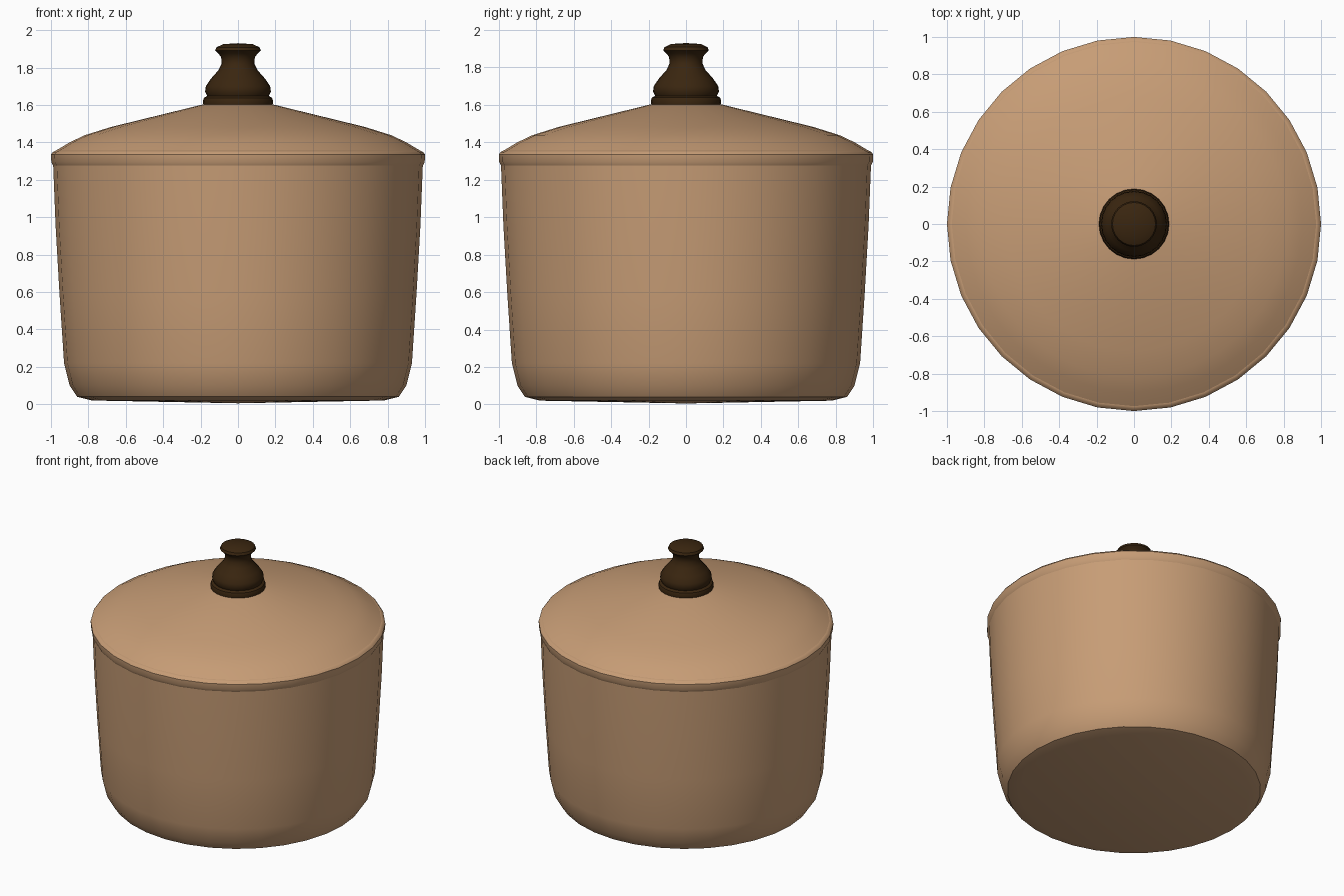
import bpy
import math

cube = bpy.data.objects.get("Cube")
if cube:
    bpy.data.objects.remove(cube, do_unlink=True)


def make_material(name, color):
    mat = bpy.data.materials.new(name)
    mat.use_nodes = True
    mat.diffuse_color = (*color, 1)
    bsdf = mat.node_tree.nodes["Principled BSDF"]
    bsdf.inputs["Base Color"].default_value = (*color, 1)
    bsdf.inputs["Roughness"].default_value = 0.6
    return mat


def lathe(name, profile, mat, sides=32, sharp=40):
    """Spin an (radius, height) profile, listed from bottom to top, round z."""
    verts, faces, rings = [], [], []
    for r, z in profile:
        start = len(verts)
        count = sides if r > 0 else 1
        for i in range(count):
            a = math.tau * i / sides
            verts.append((r * math.cos(a), r * math.sin(a), z))
        rings.append([start + i % count for i in range(sides)])
    for low, high in zip(rings, rings[1:]):
        for i in range(sides):
            j = (i + 1) % sides
            quad = [low[i], low[j], high[j], high[i]]
            faces.append(list(dict.fromkeys(quad)))
    mesh = bpy.data.meshes.new(name)
    mesh.from_pydata(verts, [], faces)
    mesh.materials.append(mat)
    obj = bpy.data.objects.new(name, mesh)
    bpy.context.collection.objects.link(obj)
    bpy.ops.object.select_all(action="DESELECT")
    obj.select_set(True)
    bpy.context.view_layer.objects.active = obj
    bpy.ops.object.shade_smooth_by_angle(angle=math.radians(sharp))
    return obj


clay = make_material("tan clay", (0.57, 0.335, 0.18))
wood = make_material("dark wood", (0.042, 0.019, 0.005))

# Pot wall with rounded base and hollow inside
lathe("pot_body", [
    (0, 0.005), (0.78, 0.02), (0.86, 0.04), (0.9, 0.1), (0.93, 0.22),
    (0.955, 0.6), (0.975, 0.95), (0.988, 1.275), (0.93, 1.275),
    (0.9, 0.6), (0.86, 0.15), (0.78, 0.07), (0, 0.06)], clay)

# Rounded rim band
lathe("pot_rim", [
    (0.93, 1.275), (0.988, 1.275), (0.998, 1.295), (1, 1.335),
    (0.99, 1.348), (0.974, 1.356), (0.93, 1.35)], clay)

# Shallow cone lid
lathe("lid", [
    (0, 1.34), (0.974, 1.35), (0.974, 1.356), (0.9, 1.4), (0.82, 1.438),
    (0.68, 1.482), (0.19, 1.602), (0, 1.61)], clay)

# Turned knob
lathe("lid_knob", [
    (0, 1.6), (0.185, 1.6), (0.188, 1.62), (0.182, 1.638), (0.165, 1.648),
    (0.176, 1.67), (0.172, 1.7), (0.145, 1.74), (0.105, 1.785),
    (0.088, 1.82), (0.09, 1.855), (0.105, 1.875), (0.122, 1.89),
    (0.115, 1.908), (0.08, 1.925), (0, 1.93)], wood, 24)
